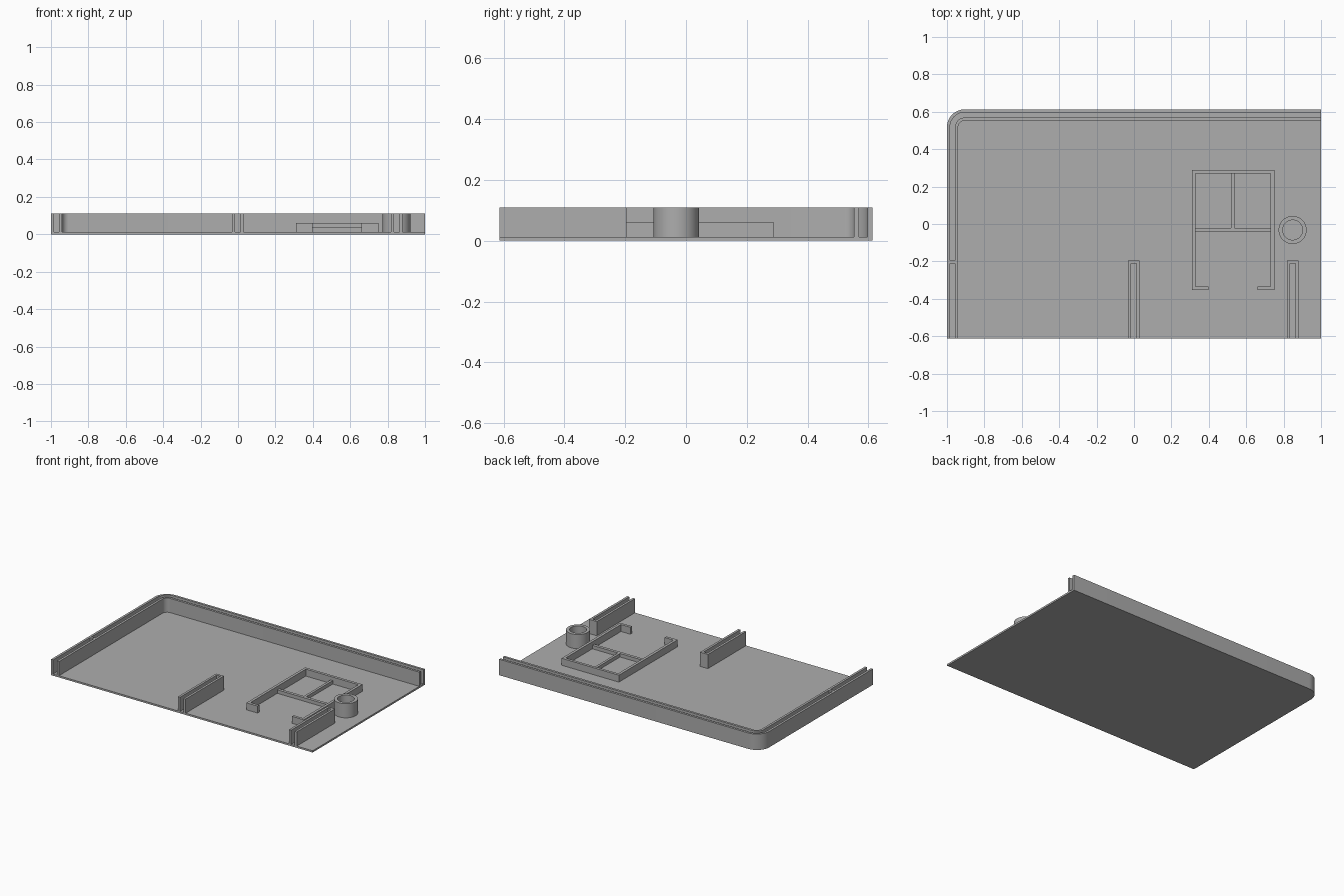
import bpy, bmesh
from math import sin, cos, pi, radians

if "Cube" in bpy.data.objects:
    bpy.data.objects.remove(bpy.data.objects["Cube"], do_unlink=True)

W, D = 1.0, 0.613        # half width and half depth
FLOOR, TOP = 0.012, 0.11  # floor thickness and rim height
SKIN, SLOT = 0.016, 0.028  # wall thickness and groove width
RADIUS = 0.095

grey = bpy.data.materials.new("plain grey")
grey.use_nodes = True
colour = (0.42, 0.42, 0.42, 1)
grey.diffuse_color = colour
grey.node_tree.nodes["Principled BSDF"].inputs["Base Color"].default_value = colour


def finish(name, bm):
    bmesh.ops.recalc_face_normals(bm, faces=bm.faces)
    mesh = bpy.data.meshes.new(name)
    bm.to_mesh(mesh)
    bm.free()
    mesh.materials.append(grey)
    ob = bpy.data.objects.new(name, mesh)
    bpy.context.collection.objects.link(ob)
    bpy.ops.object.select_all(action='DESELECT')
    ob.select_set(True)
    bpy.context.view_layer.objects.active = ob
    bpy.ops.object.shade_smooth_by_angle(angle=radians(30))
    return ob


def prism(name, outline, z0, z1):
    """Extrude a flat outline from z0 up to z1."""
    bm = bmesh.new()
    face = bm.faces.new([bm.verts.new((x, y, z0)) for x, y in outline])
    up = bmesh.ops.extrude_face_region(bm, geom=[face], use_keep_orig=True)
    verts = [v for v in up["geom"] if isinstance(v, bmesh.types.BMVert)]
    bmesh.ops.translate(bm, verts=verts, vec=(0, 0, z1 - z0))
    return finish(name, bm)


def block(name, x0, x1, y0, y1, z1):
    return prism(name, [(x0, y0), (x1, y0), (x1, y1), (x0, y1)], FLOOR, z1)


def rim_path(inset):
    """Front left end, round the back corner, to the right end."""
    r = RADIUS - inset
    arc = [(-W + RADIUS - r * cos(a), D - RADIUS + r * sin(a))
           for a in (i * pi / 24 for i in range(13))]
    return [(-W + inset, -D)] + arc + [(W, D - inset)]


# Floor with one rounded corner
prism("floor", rim_path(0) + [(W, -D)], 0, FLOOR)

# Double rim with a groove between its two skins
for name, inset in (("outer_rim", 0), ("inner_rim", SKIN + SLOT)):
    prism(name, rim_path(inset) + rim_path(inset + SKIN)[::-1], FLOOR, TOP)
END = -0.195
block("groove_stop", -W + SKIN, -W + SKIN + SLOT, END - SKIN, END, TOP)

# Slotted guide rails, open at the front
for name, x in (("middle_rail", -0.001), ("right_rail", 0.849)):
    a, b = SLOT / 2, SLOT / 2 + SKIN
    prism(name, [(x - b, -D), (x - a, -D), (x - a, END - SKIN), (x + a, END - SKIN),
                 (x + a, -D), (x + b, -D), (x + b, END), (x - b, END)], FLOOR, TOP)

# Low holder frame with a front opening
x0, x1, y0, y1, t = 0.311, 0.75, -0.353, 0.289, 0.019
gap0, gap1 = 0.397, 0.66
prism("holder_frame", [
    (gap0, y0), (x0, y0), (x0, y1), (x1, y1), (x1, y0), (gap1, y0),
    (gap1, y0 + t), (x1 - t, y0 + t), (x1 - t, y1 - t),
    (x0 + t, y1 - t), (x0 + t, y0 + t), (gap0, y0 + t)], FLOOR, 0.06)
block("holder_crossbar", x0 + t, x1 - t, -0.042, -0.021, 0.036)
block("holder_divider", 0.519, 0.536, -0.021, y1 - t, 0.036)

# Round post, hollow down to the floor
bm = bmesh.new()
cx, cy = 0.848, -0.032
ring = [bm.verts.new((cx + r, cy, z)) for r, z in
        ((0.053, FLOOR), (0.075, FLOOR), (0.075, TOP), (0.053, TOP))]
edges = [bm.edges.new((ring[i], ring[(i + 1) % 4])) for i in range(4)]
bmesh.ops.spin(bm, geom=ring + edges, cent=(cx, cy, 0), axis=(0, 0, 1),
               angle=2 * pi, steps=48, use_merge=True)
bmesh.ops.remove_doubles(bm, verts=bm.verts, dist=0.0001)
finish("hollow_post", bm)
